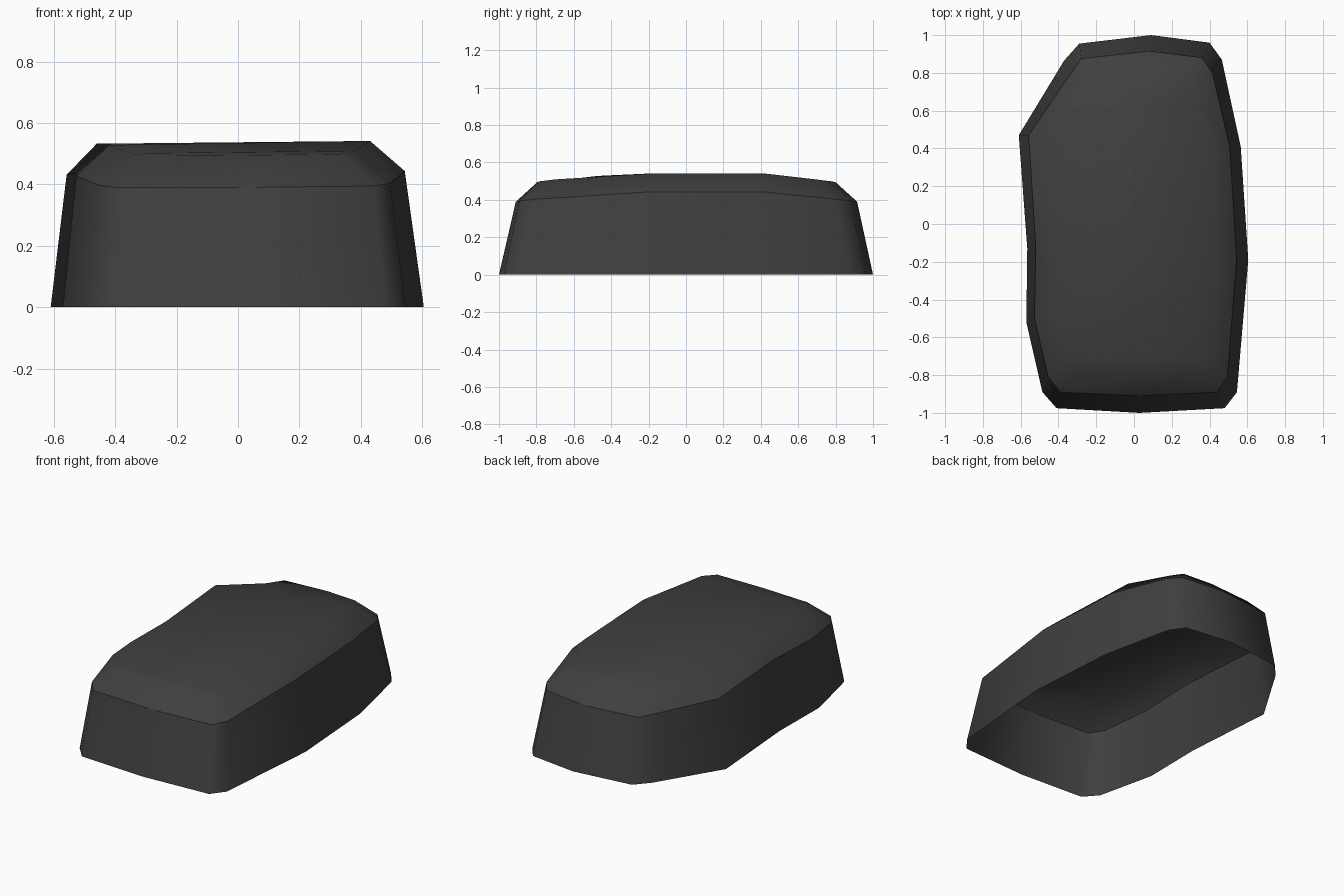
import bpy, bmesh

if "Cube" in bpy.data.objects:
    bpy.data.objects.remove(bpy.data.objects["Cube"])

# Matching outlines, listed counter-clockwise from the front middle
base = [(.03, -1), (.48, -.975), (.545, -.89), (.605, -.19), (.565, .41),
        (.465, .87), (.40, .96), (.09, 1), (-.29, .955), (-.37, .865),
        (-.61, .47), (-.565, -.13), (-.57, -.52), (-.485, -.89), (-.41, -.975)]
shoulder = [(.03, -.91), (.44, -.89), (.495, -.81), (.543, -.19), (.507, .41),
            (.415, .80), (.36, .88), (.08, .915), (-.28, .875), (-.34, .79),
            (-.558, .47), (-.52, -.13), (-.527, -.5), (-.455, -.81), (-.39, -.89)]
crown = [(.02, -.795), (.33, -.785), (.38, -.70), (.43, -.19), (.40, .42),
         (.31, .69), (.27, .78), (.07, .80), (-.22, .78), (-.27, .66),
         (-.46, .43), (-.41, -.13), (-.42, -.47), (-.35, -.71), (-.30, -.785)]


def shoulder_z(x, y):
    return .44 - .05 * max(0, (abs(y) - .42) / .49) + .006 * x


def crown_z(x, y):
    return .537 - .042 * max(0, (abs(y) - .43) / .36) + .01 * x


bm = bmesh.new()
rings = [[bm.verts.new((x, y, 0)) for x, y in base],
         [bm.verts.new((x, y, shoulder_z(x, y))) for x, y in shoulder],
         [bm.verts.new((x, y, crown_z(x, y))) for x, y in crown]]

# Side wall and sloping rim
n = len(base)
for low, high in zip(rings, rings[1:]):
    for i in range(n):
        j = (i + 1) % n
        bm.faces.new((low[i], low[j], high[j], high[i]))

# Top surface, spanned from right to left; underside stays open
for ids in [(0, 1, 2), (0, 2, 13), (0, 13, 14), (13, 2, 3, 12), (12, 3, 11),
            (11, 3, 4, 10), (10, 4, 5, 9), (9, 5, 7), (5, 6, 7), (9, 7, 8)]:
    bm.faces.new([rings[2][i] for i in ids])

# Smooth shading with a crisp shoulder
for f in bm.faces:
    f.smooth = True
for i in range(n):
    bm.edges.get((rings[1][i], rings[1][(i + 1) % n])).smooth = False

mesh = bpy.data.meshes.new("rock_slab")
bm.to_mesh(mesh)
bm.free()
mat = bpy.data.materials.new("dark grey stone")
mat.diffuse_color = (.05, .05, .05, 1)
mat.use_nodes = True
mat.node_tree.nodes["Principled BSDF"].inputs["Base Color"].default_value = mat.diffuse_color
mesh.materials.append(mat)
bpy.context.collection.objects.link(bpy.data.objects.new("rock_slab", mesh))
